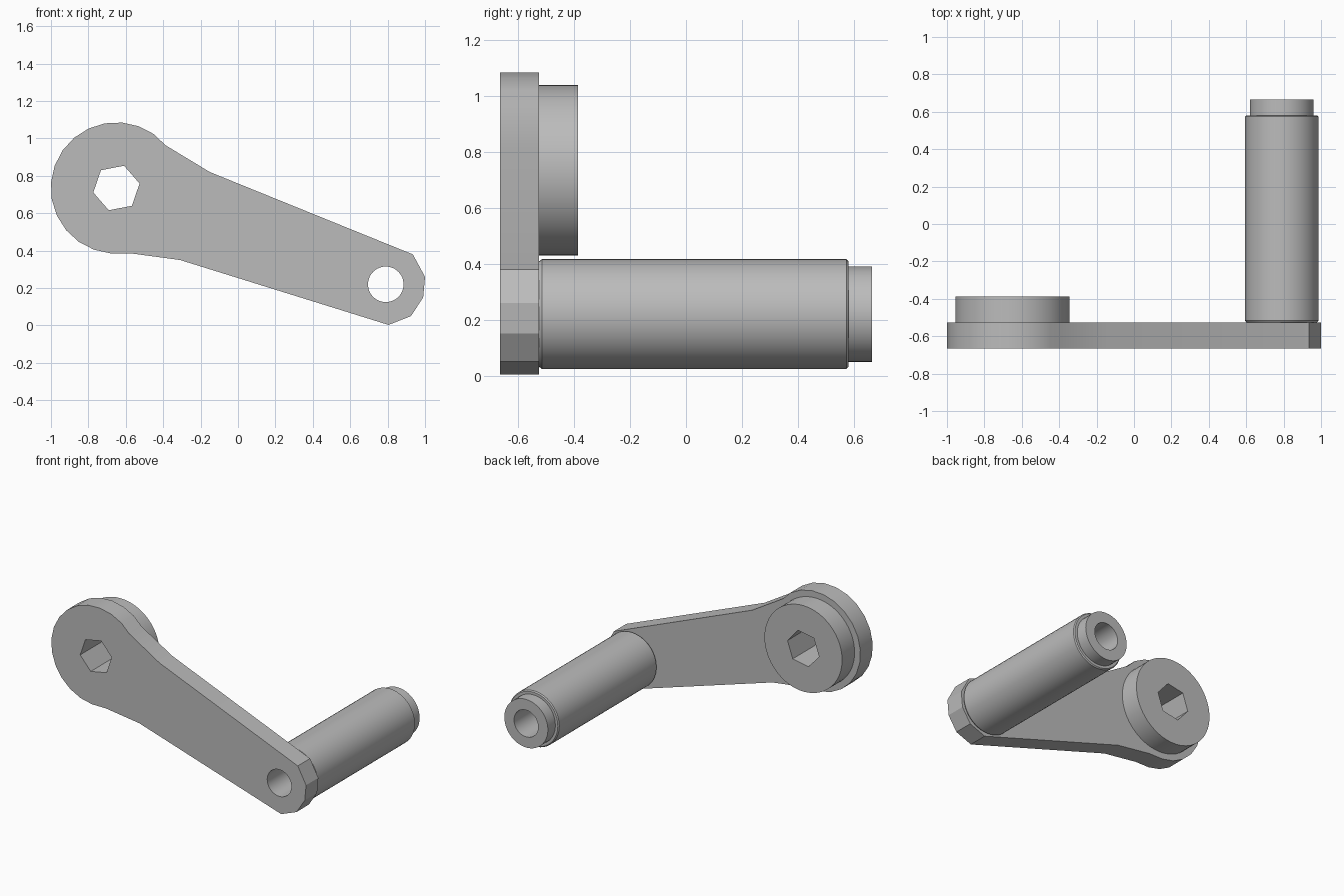
import bpy, bmesh
from math import cos, sin, radians, tau
from mathutils import Matrix, Vector

cube = bpy.data.objects.get("Cube")
if cube:
    bpy.data.objects.remove(cube, do_unlink=True)

GREY = (0.5, 0.5, 0.5, 1.0)
metal = bpy.data.materials.new("grey metal")
metal.use_nodes = True
metal.diffuse_color = GREY
metal.node_tree.nodes["Principled BSDF"].inputs["Base Color"].default_value = GREY

HUB = (-0.65, 0.735)      # x, z of the socket end
PIN = (0.79, 0.22)        # x, z of the handle end
BORE = 0.095


def circle(centre, radius, count, start=0.0):
    """Points around a centre in the x-z plane."""
    return [(centre[0] + radius * cos(start + tau * i / count),
             centre[1] + radius * sin(start + tau * i / count)) for i in range(count)]


def finish(name, bm):
    """Turn a bmesh into a finished object with sharp edges kept."""
    bmesh.ops.remove_doubles(bm, verts=bm.verts, dist=0.0005)
    bmesh.ops.recalc_face_normals(bm, faces=bm.faces)
    mesh = bpy.data.meshes.new(name)
    bm.to_mesh(mesh)
    bm.free()
    mesh.shade_smooth()
    mesh.set_sharp_from_angle(angle=radians(25))
    mesh.materials.clear()
    mesh.materials.append(metal)
    obj = bpy.data.objects.new(name, mesh)
    bpy.context.collection.objects.link(obj)
    return obj


def plate(name, loops, y0, y1):
    """Extrude an outline with holes from y0 to y1."""
    curve = bpy.data.curves.new(name + " outline", "CURVE")
    curve.dimensions = "2D"
    curve.fill_mode = "BOTH"
    curve.extrude = (y1 - y0) / 2
    for loop in loops:
        spline = curve.splines.new("POLY")
        spline.points.add(len(loop) - 1)
        for point, (x, z) in zip(spline.points, loop):
            point.co = (x, z, 0, 1)
        spline.use_cyclic_u = True
    helper = bpy.data.objects.new(name + " outline", curve)
    bpy.context.collection.objects.link(helper)
    bpy.context.view_layer.update()
    graph = bpy.context.evaluated_depsgraph_get()
    mesh = bpy.data.meshes.new_from_object(helper.evaluated_get(graph))
    bm = bmesh.new()
    bm.from_mesh(mesh)
    bpy.data.objects.remove(helper, do_unlink=True)
    bpy.data.curves.remove(curve)
    bpy.data.meshes.remove(mesh)
    # Stand the flat outline upright
    bm.transform(Matrix.Translation((0, (y0 + y1) / 2, 0)) @ Matrix.Rotation(radians(90), 4, "X"))
    return finish(name, bm)


def lathe(name, profile, centre, steps=48):
    """Spin a closed (radius, y) profile around an axis along y."""
    bm = bmesh.new()
    verts = [bm.verts.new((centre[0] + r, y, centre[1])) for r, y in profile]
    edges = [bm.edges.new((verts[i - 1], verts[i])) for i in range(len(verts))]
    bmesh.ops.spin(bm, geom=verts + edges, cent=Vector((centre[0], 0, centre[1])),
                   axis=(0, 1, 0), angle=tau, steps=steps, use_duplicate=False)
    return finish(name, bm)


# Crank arm: round hub end, tapering to a faceted tip
hub_arc = [(HUB[0] + 0.351 * cos(radians(a)), HUB[1] + 0.351 * sin(radians(a)))
           for a in range(55, 266, 15)]
taper = [(-0.57, 0.385), (-0.31, 0.35), (0.805, 0.003), (0.925, 0.05), (0.99, 0.15),
         (1.0, 0.26), (0.935, 0.38), (-0.15, 0.82), (-0.39, 0.965)]
hex_socket = circle(HUB, 0.126, 6, radians(11))
plate("crank_arm", [hub_arc + taper, hex_socket, circle(PIN, BORE, 48)], -0.665, -0.527)

# Round boss behind the hub, with the same hexagonal socket
plate("hub_boss", [circle(HUB, 0.305, 64), hex_socket], -0.527, -0.387)

# Hollow handle with chamfered ends and a narrower collar
lathe("handle", [(BORE, -0.527), (0.188, -0.527), (0.197, -0.515), (0.197, 0.574),
                 (0.19, 0.581), (0.171, 0.581), (0.171, 0.665), (BORE, 0.665)], PIN)
